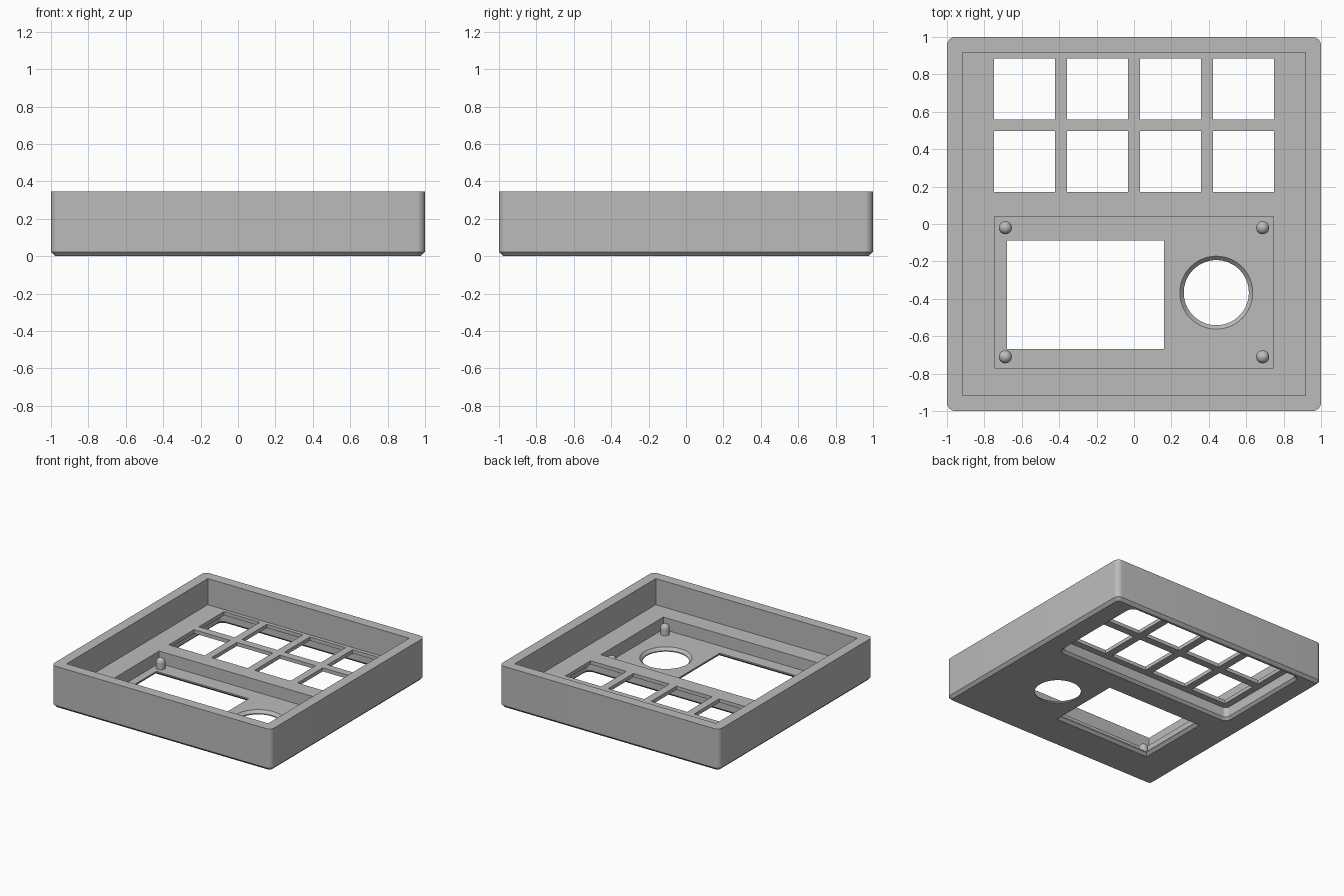
import bpy
import bmesh
from math import cos, sin, pi

cube = bpy.data.objects.get("Cube")
if cube:
    bpy.data.objects.remove(cube, do_unlink=True)

grey = bpy.data.materials.new("matte grey")
grey.use_nodes = True
colour = (0.5, 0.5, 0.5, 1)
grey.diffuse_color = colour
grey.node_tree.nodes["Principled BSDF"].inputs["Base Color"].default_value = colour


def ring(hx, hy, r, steps):
    """Outline of a rectangle with half sizes hx, hy and corner radius r."""
    points = []
    for quarter, (sx, sy) in enumerate([(1, 1), (-1, 1), (-1, -1), (1, -1)]):
        for i in range(steps + 1):
            a = (quarter + (i / steps if steps else 0)) * pi / 2
            points.append((sx * (hx - r) + r * cos(a), sy * (hy - r) + r * sin(a)))
    return points


def loft(name, x, y, layers, steps=0):
    """Solid through stacked outlines, each (z, half x, half y, radius)."""
    bm = bmesh.new()
    rings = [[bm.verts.new((x + px, y + py, z)) for px, py in ring(hx, hy, r, steps)]
             for z, hx, hy, r in layers]
    n = len(rings[0])
    bm.faces.new(rings[0][::-1])
    bm.faces.new(rings[-1])
    for low, high in zip(rings, rings[1:]):
        for i in range(n):
            j = (i + 1) % n
            bm.faces.new((low[i], low[j], high[j], high[i]))
    bmesh.ops.remove_doubles(bm, verts=bm.verts, dist=1e-5)
    bmesh.ops.recalc_face_normals(bm, faces=bm.faces)
    mesh = bpy.data.meshes.new(name)
    bm.to_mesh(mesh)
    bm.free()
    mesh.materials.append(grey)
    obj = bpy.data.objects.new(name, mesh)
    bpy.context.collection.objects.link(obj)
    return obj


def smooth(obj):
    bpy.ops.object.select_all(action="DESELECT")
    obj.select_set(True)
    bpy.context.view_layer.objects.active = obj
    bpy.ops.object.shade_smooth_by_angle(angle=pi / 6)


def cut(target, cutter):
    mod = target.modifiers.new("cut", "BOOLEAN")
    mod.operation = "DIFFERENCE"
    mod.solver = "EXACT"
    mod.object = cutter
    bpy.context.view_layer.objects.active = target
    bpy.ops.object.modifier_apply(modifier=mod.name)
    bpy.data.objects.remove(cutter, do_unlink=True)


# Levels of the tray
HEIGHT, FLOOR, POCKET, OVER = 0.345, 0.13, 0.03, 0.5

# Outer body with rounded corners and a chamfered lower edge
case = loft("case", 0, 0, [(0, 0.977, 0.977, 0.022), (0.023, 1, 1, 0.045),
                           (HEIGHT, 1, 1, 0.045)], steps=8)

# Inner cavity and the deeper pocket for the screen board
cut(case, loft("cavity", 0, 0, [(FLOOR, 0.916, 0.916, 0), (OVER, 0.916, 0.916, 0)]))
cut(case, loft("pocket", 0, -0.365, [(POCKET, 0.745, 0.405, 0), (OVER, 0.745, 0.405, 0)]))

# Flared recess under the button grid
cut(case, loft("button_recess", 0, 0.528, [(-0.02, 0.845, 0.45, 0.075),
                                           (0.02, 0.805, 0.41, 0.035),
                                           (0.1, 0.805, 0.41, 0.035)], steps=6))

# Two rows of four square button holes
for y in (0.334, 0.723):
    for column in range(4):
        x = (column - 1.5) * 0.39
        cut(case, loft("button_hole", x, y, [(-0.1, 0.163, 0.163, 0), (OVER, 0.163, 0.163, 0)]))

# Screen window, flared towards the underside
cut(case, loft("window", -0.26, -0.378, [(-0.02, 0.46, 0.329, 0), (0.02, 0.42, 0.289, 0),
                                         (OVER, 0.42, 0.289, 0)]))

# Round knob hole, widening upwards
cut(case, loft("knob_hole", 0.44, -0.367, [(-0.1, 0.174, 0.174, 0.174),
                                           (0.008, 0.174, 0.174, 0.174),
                                           (POCKET, 0.195, 0.195, 0.195),
                                           (0.1, 0.195, 0.195, 0.195)], steps=16))
smooth(case)

# Four domed pegs that locate the screen board
R, DOME = 0.035, 0.08
profile = [(POCKET - 0.005, R)] + [(DOME + R * sin(a), R * cos(a))
                                   for a in [i * pi / 12 for i in range(6)]]
profile.append((DOME + R, 0.002))
for side, x in (("right", -0.688), ("left", 0.688)):
    for end, y in (("back", -0.02), ("front", -0.71)):
        smooth(loft(f"peg_{end}_{side}", x, y, [(z, r, r, r) for z, r in profile], steps=6))
